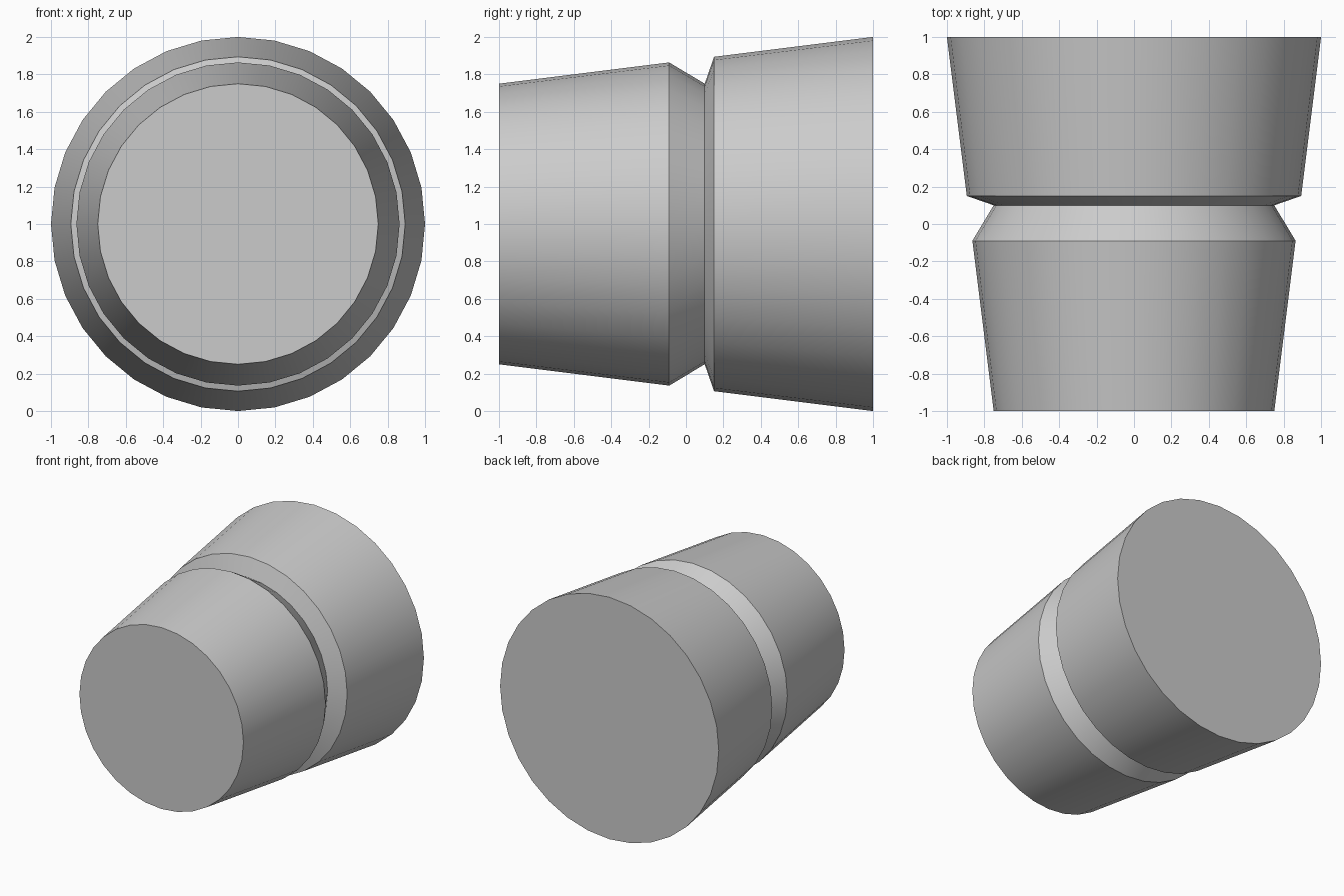
import bpy, bmesh
from math import sin, cos, tau, radians

default_cube = bpy.data.objects.get("Cube")
if default_cube:
    bpy.data.objects.remove(default_cube, do_unlink=True)

SIDES = 32
# Side outline of the grooved plug: (position along y, radius)
PROFILE = [(-1, 0.75), (-0.09, 0.864), (0.1, 0.75), (0.15, 0.894), (1, 1)]

# Plain grey material
grey = bpy.data.materials.new("plain_grey")
grey.use_nodes = True
grey.diffuse_color = (0.6, 0.6, 0.6, 1)
grey.node_tree.nodes["Principled BSDF"].inputs["Base Color"].default_value = grey.diffuse_color

# Rings of the tapered body, turned around the y axis
bm = bmesh.new()
rings = []
for y, radius in PROFILE:
    rings.append([bm.verts.new((radius * cos(tau * i / SIDES), y, 1 + radius * sin(tau * i / SIDES)))
                  for i in range(SIDES)])

# Walls, including the V-shaped groove
for a, b in zip(rings, rings[1:]):
    for i in range(SIDES):
        j = (i + 1) % SIDES
        bm.faces.new((a[i], a[j], b[j], b[i]))

# Flat end caps
bm.faces.new(rings[0])
bm.faces.new(rings[-1])
bmesh.ops.recalc_face_normals(bm, faces=bm.faces[:])

mesh = bpy.data.meshes.new("grooved_plug")
bm.to_mesh(mesh)
bm.free()
mesh.materials.append(grey)
plug = bpy.data.objects.new("grooved_plug", mesh)
bpy.context.collection.objects.link(plug)

# Smooth round walls with crisp rims
bpy.ops.object.select_all(action='DESELECT')
plug.select_set(True)
bpy.context.view_layer.objects.active = plug
bpy.ops.object.shade_smooth_by_angle(angle=radians(30))
